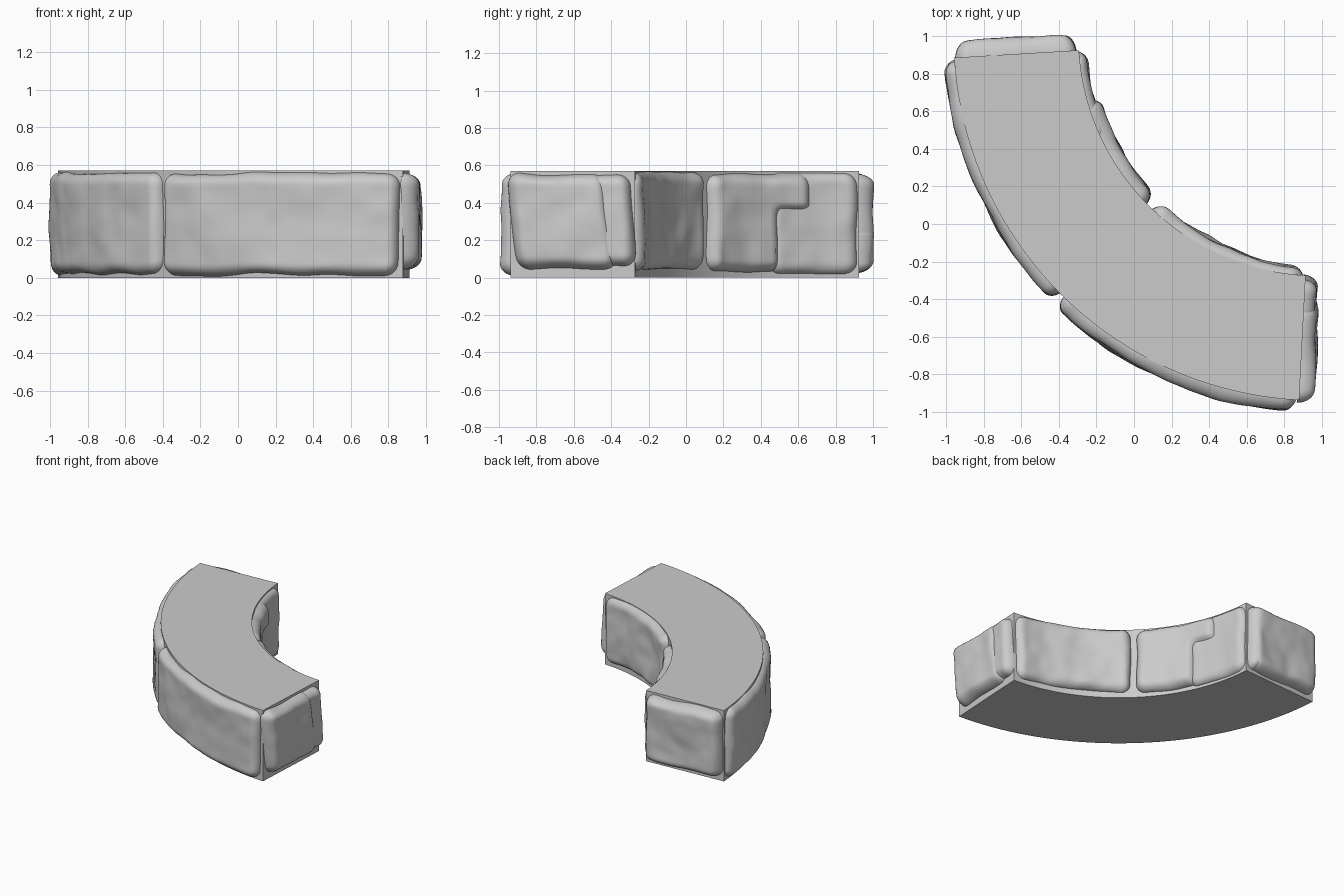
import bpy, bmesh, math
from mathutils import Vector, noise

cube = bpy.data.objects.get("Cube")
if cube:
    bpy.data.objects.remove(cube)

CENTRE = Vector((0.98, 1.0, 0))
R_OUT, R_IN = 1.94, 1.275
A0, A1 = math.radians(183.4), math.radians(267)
TOP = 0.57

grey = bpy.data.materials.new("stone grey")
grey.use_nodes = True
grey.diffuse_color = (0.6, 0.6, 0.6, 1)
grey.node_tree.nodes["Principled BSDF"].inputs["Base Color"].default_value = (0.6, 0.6, 0.6, 1)


def polar(r, a, z):
    return CENTRE + Vector((r * math.cos(a), r * math.sin(a), z))


# Wall surfaces: u runs along the wall, z up, d outward from the core
def outer(u, z, d):
    return polar(R_OUT + d, A0 + u / R_OUT, z)


def inner(u, z, d):
    return polar(R_IN - d, A0 + u / R_IN, z)


def end_wall(angle, side):
    out = Vector((-math.sin(angle), math.cos(angle), 0)) * side
    return lambda u, z, d: polar(R_IN + u, angle, z) + out * d


back_end = end_wall(A0, -1)
side_end = end_wall(A1, 1)


def make_object(name, bm, angle):
    mesh = bpy.data.meshes.new(name)
    bm.to_mesh(mesh)
    bm.free()
    mesh.materials.append(grey)
    obj = bpy.data.objects.new(name, mesh)
    bpy.context.collection.objects.link(obj)
    bpy.ops.object.select_all(action='DESELECT')
    obj.select_set(True)
    bpy.context.view_layer.objects.active = obj
    bpy.ops.object.shade_smooth_by_angle(angle=math.radians(angle))
    return obj


def step(x):
    x = max(0, min(1, x))
    return x * x * (3 - 2 * x)


def stone(name, wall, u0, u1, z0, z1, depth, seed, rough=0.012, notch=None, slant=0):
    """Puffy, uneven stone with rounded corners, seated on a wall."""
    bm = bmesh.new()
    hw, hh, corner, bevel = (u1 - u0) / 2, (z1 - z0) / 2, 0.07, 0.06
    cu, cz = (u0 + u1) / 2, (z0 + z1) / 2
    nu, nz = max(24, int(hw * 110)), 36
    corner = min(corner, hw * 0.8)
    rows = []
    for i in range(nu + 1):
        row = []
        for j in range(nz + 1):
            # Crowd the grid toward the edges
            s = -math.cos(math.pi * i / nu) * hw
            t = -math.cos(math.pi * j / nz) * hh
            # Pull corners onto a rounded outline
            qx, qz = abs(s) - hw + corner, abs(t) - hh + corner
            if qx > 0 and qz > 0:
                k = max(qx, qz) / math.hypot(qx, qz)
                qx, qz = qx * k, qz * k
                s = math.copysign(hw - corner + qx, s)
                t = math.copysign(hh - corner + qz, t)
                inset = corner - math.hypot(qx, qz)
            else:
                inset = min(hw - abs(s), hh - abs(t))
            f = max(0, min(1, inset / bevel))
            puff = math.sqrt(max(0, 1 - (1 - f) ** 2))
            p = Vector((s * 4, t * 4, seed * 7.3))
            lumps = noise.noise(p) + 0.5 * noise.noise(p * 2.1)
            d = puff * (depth + rough * lumps) - 0.012 * (1 - puff)
            # Uneven outline
            u = cu + s + slant * t + 0.018 * noise.noise(p + Vector((9, 3, 0))) * (1 - puff / 2)
            z = cz + t + 0.018 * noise.noise(p + Vector((2, 8, 5))) * (1 - puff / 2)
            if notch:
                cut = step((notch[0] - u) / 0.06 + 0.5) * step((notch[1] - z) / 0.06 + 0.5)
                d -= cut * (depth + 0.03)
            row.append(bm.verts.new(wall(u, max(0.004, min(TOP - 0.004, z)), d)))
        rows.append(row)
    for a, b in zip(rows, rows[1:]):
        for j in range(nz):
            bm.faces.new((a[j], b[j], b[j + 1], a[j + 1]))
    # Face the stone away from the wall
    bm.normal_update()
    out = wall(cu, cz, 1) - wall(cu, cz, 0)
    if sum(f.normal.dot(out) for f in bm.faces) < 0:
        bmesh.ops.reverse_faces(bm, faces=bm.faces[:])
    return make_object(name, bm, 60)


# Smooth curved core
bm = bmesh.new()
steps = 40
angles = [A0 + (A1 - A0) * i / steps for i in range(steps + 1)]
outline = [polar(R_OUT, a, 0) for a in angles] + [polar(R_IN, a, 0) for a in reversed(angles)]
base = bm.faces.new([bm.verts.new(p) for p in outline])
grown = bmesh.ops.extrude_face_region(bm, geom=[base])["geom"]
bmesh.ops.translate(bm, vec=(0, 0, TOP), verts=[v for v in grown if isinstance(v, bmesh.types.BMVert)])
bmesh.ops.recalc_face_normals(bm, faces=bm.faces[:])
make_object("curved_core", bm, 30)

outer_len, inner_len = R_OUT * (A1 - A0), R_IN * (A1 - A0)
width = R_OUT - R_IN

# Outer curve stones
stone("outer_back_stone", outer, 0.02, 1.40, 0.02, 0.56, 0.052, 1)
stone("outer_front_stone", outer, 1.43, outer_len - 0.02, 0.015, 0.555, 0.062, 2)

# Inner curve stones, one notched around its neighbour
stone("inner_corner_stone", inner, 0.01, 0.50, 0.02, 0.56, 0.04, 3)
stone("inner_notched_stone", inner, 0.27, 0.91, 0.03, 0.555, 0.062, 4, 0.018, notch=(0.46, 0.36))
stone("inner_front_stone", inner, 0.95, inner_len - 0.02, 0.04, 0.56, 0.05, 5, 0.018)

# End stones
stone("back_end_stone", back_end, 0.02, width - 0.01, 0.03, 0.555, 0.082, 6, 0.018)
stone("back_end_small_stone", back_end, 0.01, 0.13, 0.03, 0.28, 0.075, 7)
stone("side_end_large_stone", side_end, 0.13, width - 0.01, 0.05, 0.555, 0.074, 8, 0.016, slant=0.12)
stone("side_end_small_stone", side_end, 0.01, 0.24, 0.06, 0.555, 0.062, 9, slant=0.06)
